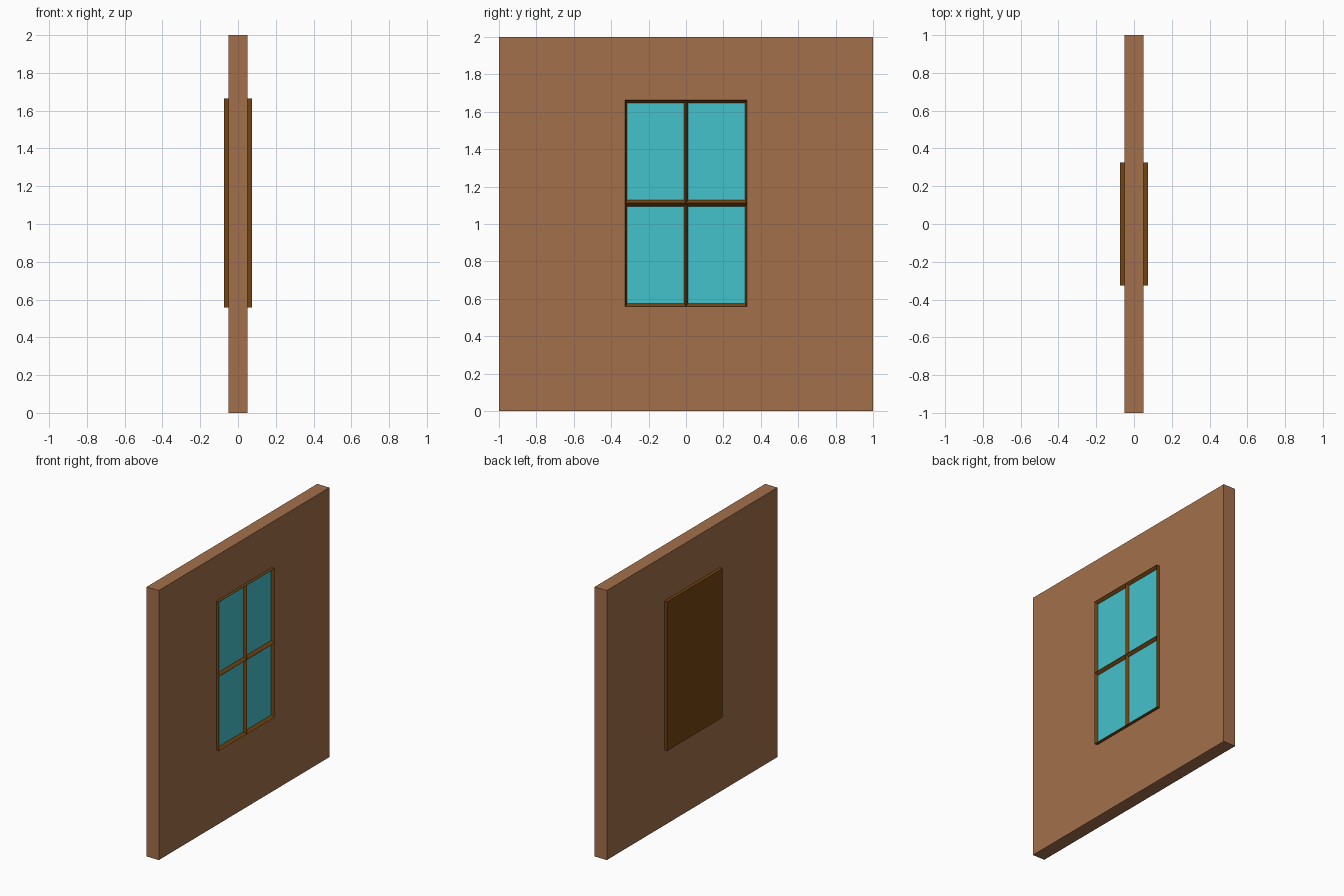
import bpy, bmesh
from math import copysign
from mathutils import Matrix

if "Cube" in bpy.data.objects:
    bpy.data.objects.remove(bpy.data.objects["Cube"])


def material(name, rgb):
    m = bpy.data.materials.new(name)
    m.diffuse_color = (*rgb, 1)
    m.use_nodes = True
    m.node_tree.nodes["Principled BSDF"].inputs["Base Color"].default_value = m.diffuse_color
    return m


def add_box(bm, lo, hi):
    size = [b - a for a, b in zip(lo, hi)]
    mid = [(a + b) / 2 for a, b in zip(lo, hi)]
    bmesh.ops.create_cube(bm, size=1, matrix=Matrix.Translation(mid) @ Matrix.Diagonal((*size, 1)))


def finish(bm, name, mats):
    mesh = bpy.data.meshes.new(name)
    bm.to_mesh(mesh)
    bm.free()
    for m in mats:
        mesh.materials.append(m)
    obj = bpy.data.objects.new(name, mesh)
    bpy.context.collection.objects.link(obj)
    return obj


clay = material("clay_wall", (0.37, 0.162, 0.07))
wood = material("dark_wood", (0.175, 0.058, 0.005))
glass = material("blue_glass", (0.058, 0.54, 0.6))

# Wall panel
bm = bmesh.new()
add_box(bm, (-0.05, -1, 0), (0.05, 1, 2))
finish(bm, "wall", [clay])

# Window: block through the wall, split into four lights
FRONT, PANE, SHRINK = 0.073, 0.052, 0.937
Z0, Z1 = 0.558, 1.664
bm = bmesh.new()
add_box(bm, (-FRONT, -0.325, Z0), (FRONT, 0.325, Z1))
for normal in ((0, 1, 0), (0, 0, 1)):
    bmesh.ops.bisect_plane(bm, geom=bm.verts[:] + bm.edges[:] + bm.faces[:],
                           plane_co=(0, 0, (Z0 + Z1) / 2), plane_no=normal)
bm.normal_update()

# Sloped glazing bars and recessed panes
panes = [f for f in bm.faces if f.normal.x > 0.9]
bmesh.ops.inset_individual(bm, faces=panes, thickness=0.01)
half_y = 0.325 / 2 * SHRINK
half_z = (Z1 - Z0) / 4 * SHRINK
for f in panes:
    c = f.calc_center_bounds()
    f.material_index = 1
    for v in f.verts:
        v.co = (PANE, c.y + copysign(half_y, v.co.y - c.y), c.z + copysign(half_z, v.co.z - c.z))
bm.normal_update()
finish(bm, "window", [wood, glass])
